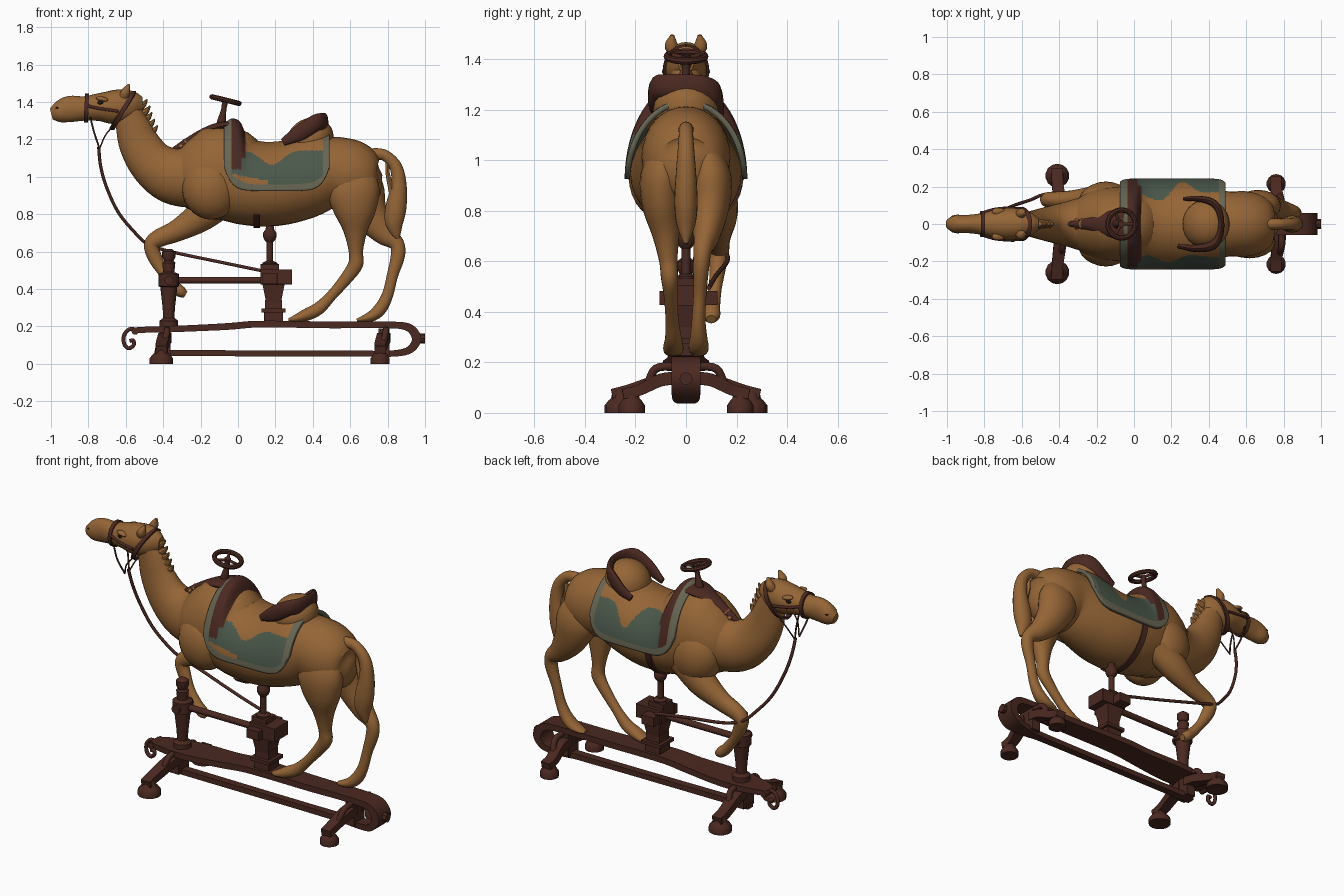
import bpy, bmesh, math
from mathutils import Vector


def material(name, rgb):
    m = bpy.data.materials.new(name)
    m.diffuse_color = (*rgb, 1)
    return m


TAN = material("camel tan", (0.30, 0.13, 0.037))
BROWN = material("dark brown", (0.07, 0.022, 0.015))
GREEN = material("blanket green", (0.07, 0.098, 0.07))
SAGE = material("sage trim", (0.135, 0.13, 0.085))
BLACK = material("eye black", (0.015, 0.008, 0.006))


def finish(name, bm, *mats):
    bmesh.ops.recalc_face_normals(bm, faces=bm.faces)
    me = bpy.data.meshes.new(name)
    bm.to_mesh(me)
    bm.free()
    ob = bpy.data.objects.new(name, me)
    bpy.context.collection.objects.link(ob)
    for m in mats:
        me.materials.append(m)
    return ob


def smooth_path(pts, sub):
    """Hermite interpolation through stations of any dimension."""
    P = [Vector(p) for p in pts]
    s = [0.0]
    for a, b in zip(P, P[1:]):
        s.append(s[-1] + max(1e-4, (Vector(b[:3]) - Vector(a[:3])).length))
    n = len(P)
    D = []
    for i in range(n):
        a, b = max(0, i - 1), min(n - 1, i + 1)
        D.append((P[b] - P[a]) / (s[b] - s[a]))
    out = []
    for i in range(n - 1):
        h = s[i + 1] - s[i]
        for k in range(sub):
            t = k / sub
            out.append(P[i] * (2*t**3 - 3*t*t + 1) + D[i] * (h * (t**3 - 2*t*t + t))
                       + P[i + 1] * (3*t*t - 2*t**3) + D[i + 1] * (h * (t**3 - t*t)))
    return out + [P[-1]]


def loft(name, pts, mat, n=20, sub=4, side=(0, 1, 0), square=False):
    """Stations are x, y, z, half width along side, half width across."""
    st = smooth_path(pts, sub) if sub > 1 else [Vector(p) for p in pts]
    if square:
        shape = [(1, 1), (-1, 1), (-1, -1), (1, -1)]
    else:
        shape = [(math.cos(2*math.pi*k/n), math.sin(2*math.pi*k/n)) for k in range(n)]
    bm, rings = bmesh.new(), []
    for i, p in enumerate(st):
        a, b = st[max(0, i - 1)], st[min(len(st) - 1, i + 1)]
        T = (Vector(b[:3]) - Vector(a[:3])).normalized()
        S = Vector(side)
        S = (S - T * S.dot(T)).normalized()
        N = T.cross(S)
        c = Vector(p[:3])
        u, v = max(p[3], .001), max(p[4], .001)
        rings.append([bm.verts.new(c + S*u*x + N*v*y) for x, y in shape])
    for A, B in zip(rings, rings[1:]):
        for k in range(len(A)):
            j = (k + 1) % len(A)
            bm.faces.new((A[k], A[j], B[j], B[k]))
    bm.faces.new(rings[0])
    bm.faces.new(rings[-1])
    return finish(name, bm, mat)


def rod(name, pts, r, mat=BROWN, sub=4, side=(0, 1, 0), n=10):
    return loft(name, [(*p, r, r) for p in pts], mat, n, sub, side)


def turned(name, x, y, prof, n=16):
    return loft(name, [(x, y, z, r, r) for z, r in prof], BROWN, n, 1)


def strap(name, c, ry, rz, lean, w, th=.006, arc=(0, 32)):
    pts = []
    for k in range(arc[0], arc[1] + 1):
        a = 2 * math.pi * k / 32
        z = rz * math.cos(a)
        pts.append((c[0] + lean * z, c[1] + ry * math.sin(a), c[2] + z, w, th))
    loft(name, pts, BROWN, sub=1, side=(1, 0, 0), square=True)


def ball(name, c, r, mat, tilt=0):
    bpy.ops.mesh.primitive_uv_sphere_add(segments=24, ring_count=14, location=c, rotation=(0, tilt, 0))
    ob = bpy.context.object
    ob.name, ob.scale = name, r
    ob.data.materials.append(mat)


def box(name, c, d):
    bpy.ops.mesh.primitive_cube_add(size=1, location=c)
    ob = bpy.context.object
    ob.name, ob.scale = name, d
    m = ob.modifiers.new("bevel", 'BEVEL')
    m.width = .006
    ob.data.materials.append(BROWN)


# Torso, neck and head
loft("torso", [(-.36, 0, 1.0, .08, .11), (-.28, 0, 1.0, .15, .17), (-.18, 0, 1.01, .19, .232),
               (-.08, 0, 1.02, .2, .255), (.05, 0, .96, .215, .22), (.2, 0, .95, .22, .213),
               (.35, 0, .98, .2, .205), (.5, 0, 1.027, .175, .187), (.62, 0, 1.0, .172, .187),
               (.72, 0, .965, .125, .13), (.768, 0, .96, .04, .05)], TAN, 32)
loft("neck", [(-.1, 0, 1.03, .15, .17), (-.25, 0, 1.0, .15, .165), (-.36, 0, 1.01, .12, .15),
              (-.46, 0, 1.075, .092, .125), (-.53, 0, 1.18, .072, .108), (-.565, 0, 1.28, .064, .09),
              (-.59, 0, 1.36, .06, .07)], TAN, 28)
loft("head", [(-.51, 0, 1.385, .03, .04), (-.55, 0, 1.385, .06, .07), (-.6, 0, 1.38, .08, .088),
              (-.67, 0, 1.372, .086, .09), (-.74, 0, 1.372, .077, .075), (-.82, 0, 1.365, .057, .065),
              (-.9, 0, 1.362, .048, .07), (-.96, 0, 1.345, .048, .056), (-.998, 0, 1.335, .025, .03)], TAN, 28)
for s in (-1, 1):
    loft("ear", [(-.615, s*.05, 1.42, .02, .025), (-.6, s*.058, 1.455, .026, .024),
                 (-.583, s*.054, 1.495, .008, .006)], TAN, 12)
    ball("eye", (-.735, s*.073, 1.397), (.016, .008, .011), BLACK)
    ball("brow", (-.725, s*.067, 1.415), (.035, .02, .013), TAN, .2)
    ball("nostril", (-.965, s*.04, 1.368), (.012, .006, .005), BLACK)
    ball("shoulder", (-.15, s*.105, .935), (.15, .122, .165), TAN, -.25)

# Mane tufts and dark strip on the withers
for i, (x, z) in enumerate([(-.5, 1.38), (-.485, 1.345), (-.475, 1.31), (-.46, 1.275), (-.445, 1.24),
                            (-.34, 1.11), (-.31, 1.135), (-.28, 1.165), (-.25, 1.19)]):
    loft("mane_tuft", [(x - .03, 0, z - .01, .03, .025), (x, 0, z + .012, .018, .014),
                       (x + .015, 0, z + .035, .003, .003)], TAN, 8, 2)
loft("withers_strip", [(-.36, 0, 1.135, .012, .012), (-.28, 0, 1.18, .025, .022), (-.18, 0, 1.24, .05, .022),
                       (-.1, 0, 1.268, .08, .024), (-.03, 0, 1.28, .085, .02)], BROWN, 14)

# Legs and tail
loft("near_hind_leg", [(.6, -.07, 1.08, .05, .09), (.615, -.095, .94, .085, .14), (.625, -.095, .82, .078, .115),
                       (.628, -.08, .71, .055, .065), (.63, -.07, .6, .036, .038), (.63, -.065, .535, .034, .04),
                       (.585, -.06, .465, .028, .034), (.5, -.055, .365, .026, .028), (.43, -.05, .295, .033, .034),
                       (.36, -.05, .26, .04, .032), (.3, -.05, .24, .035, .018), (.27, -.05, .235, .015, .008)], TAN)
loft("far_hind_leg", [(.62, .07, 1.06, .05, .09), (.655, .095, .93, .085, .125), (.7, .095, .81, .075, .1),
                      (.78, .08, .7, .052, .065), (.85, .065, .64, .036, .04), (.855, .06, .58, .032, .038),
                      (.825, .055, .47, .026, .03), (.8, .05, .37, .027, .03), (.765, .05, .3, .034, .034),
                      (.72, .05, .258, .04, .03), (.66, .05, .238, .03, .015), (.635, .05, .234, .015, .008)], TAN)
loft("raised_front_leg", [(-.08, .12, .9, .08, .11), (-.2, .13, .79, .075, .085), (-.33, .13, .71, .05, .058),
                          (-.43, .13, .668, .042, .047), (-.463, .13, .635, .04, .04),
                          (-.445, .125, .57, .032, .038), (-.4, .115, .49, .026, .028),
                          (-.345, .105, .42, .03, .03), (-.305, .1, .385, .035, .03),
                          (-.28, .1, .37, .02, .018)], TAN)
loft("tail", [(.67, 0, 1.1, .03, .04), (.73, 0, 1.12, .03, .033), (.79, 0, 1.112, .028, .03),
              (.845, 0, 1.05, .032, .034), (.86, 0, .95, .04, .042), (.845, 0, .84, .046, .056),
              (.835, 0, .76, .04, .05), (.845, 0, .7, .022, .028), (.855, 0, .67, .008, .01)], TAN)
loft("tail_inner_strand", [(.8, 0, 1.1, .012, .012), (.8, 0, 1.02, .018, .012), (.825, 0, .92, .025, .02)], TAN, 10)

# Saddle: draped shell with trim, front band, blanket and worn seat
tops = smooth_path([(-.075, 0, 1.285), (-.03, 0, 1.312), (.01, 0, 1.295), (.05, 0, 1.22), (.12, 0, 1.19),
                    (.22, 0, 1.19), (.3, 0, 1.21), (.4, 0, 1.24), (.49, 0, 1.24)], 10)
bm, rows, NT = bmesh.new(), [], 100
for p in tops:
    x, zt = p[0], p[2]
    u = (x - .2075) / .2825
    zb = .925 + .13 * abs(u) ** 7
    lim = math.acos((zb - .92) / (zt - .92))
    row = []
    for k in range(NT + 1):
        a = lim * (2 * k / NT - 1)
        row.append(bm.verts.new((x, .243 * math.sin(a), .92 + (zt - .92) * math.cos(a))))
    rows.append(row)
for A, B in zip(rows, rows[1:]):
    for k in range(NT):
        f = bm.faces.new((A[k], A[k + 1], B[k + 1], B[k]))
        x, y, z = f.calc_center_median()
        if y < 0:
            seat = 1.14 - .075 * math.exp(-((x - .18) / .08) ** 2)
        else:
            seat = 1.15 - .12 * math.exp(-((x - .26) / .06) ** 2)
        if x < -.035 or x > .455 or k < 4 or k >= NT - 4:
            f.material_index = 1
        elif x < .04 - .02 * (z < 1.1) and z > (1.04 if y < 0 else .97):
            f.material_index = 2
        elif z > seat or (y < 0 and x < .16 and z < 1.01 - .2 * x):
            f.material_index = 3
saddle = finish("saddle_blanket", bm, GREEN, SAGE, BROWN, TAN)
m = saddle.modifiers.new("thickness", 'SOLIDIFY')
m.thickness, m.offset = .022, -1
ball("seat_hump", (.385, 0, 1.2), (.13, .13, .112), TAN, -.5)
loft("cantle", [(.24, -.12, 1.185, .02, .012), (.33, -.13, 1.235, .042, .02), (.42, -.115, 1.29, .045, .025),
                (.455, -.07, 1.292, .048, .02), (.467, 0, 1.29, .05, .016), (.455, .07, 1.285, .048, .018),
                (.42, .115, 1.265, .045, .02), (.34, .135, 1.205, .035, .016),
                (.27, .135, 1.17, .02, .01)], BROWN, 14, 5, side=(0, 0, 1))
strap("girth_strap", (.1, 0, .955), .224, .224, 0, .018, arc=(6, 20))

# Bridle and reins
strap("nose_band", (-.81, 0, 1.367), .063, .071, .05, .011)
strap("head_band", (-.615, 0, 1.355), .086, .098, .6, .012)
for s in (-1, 1):
    rod("cheek_strap", [(-.81, s*.06, 1.38), (-.74, s*.08, 1.365), (-.64, s*.088, 1.35)], .008)
    rod("chin_strap", [(-.79, s*.055, 1.32), (-.77, s*.05, 1.24), (-.74, s*.02, 1.15)], .005)
    rod("throat_strap", [(-.67, s*.06, 1.27), (-.71, s*.05, 1.22), (-.74, s*.02, 1.15)], .004)
rod("rein", [(-.745, .02, 1.16), (-.735, .045, 1.06), (-.705, .07, .95), (-.64, .1, .81), (-.55, .13, .7),
             (-.49, .155, .645), (-.38, .165, .605), (-.1, .12, .545), (.14, .09, .495)], .009)

# Steering wheel
bpy.ops.mesh.primitive_torus_add(location=(-.067, 0, 1.41), rotation=(0, .24, 0), major_radius=.075,
                                 minor_radius=.014, major_segments=28, minor_segments=8)
bpy.context.object.name = "steering_wheel"
bpy.context.object.data.materials.append(BROWN)
for k in range(3):
    a = 2 * math.pi * k / 3
    x, y = .077 * math.cos(a), .077 * math.sin(a)
    rod("wheel_spoke", [(-.067, 0, 1.405), (-.067 + x, y, 1.41 - .24 * x)], .008, sub=1,
        side=(0, 0, 1))
loft("steering_column", [(-.095, 0, 1.25, .03, .03), (-.085, 0, 1.31, .022, .022),
                         (-.076, 0, 1.36, .014, .014), (-.067, 0, 1.415, .018, .018)], BROWN, 12)

# Central post with gearbox
turned("centre_rod", .17, 0, [(.5, .04), (.54, .04), (.55, .018), (.65, .018), (.66, .028), (.68, .036),
                              (.7, .036), (.72, .022), (.78, .018)])
box("gearbox", (.205, 0, .465), (.17, .13, .08))
box("gearbox_cross", (.17, .01, .455), (.08, .23, .055))
box("gearbox_cap", (.17, 0, .515), (.1, .09, .035))
for z, r, h in ((.285, .065, .02), (.245, .05, .06), (.315, .045, .05)):
    box("centre_base", (.19, 0, z), (2*r, 2*r, h))
loft("centre_column", [(.19, 0, .33, .045, .04), (.19, 0, .43, .06, .06)], BROWN, sub=1, square=True)

# Front post and link bar
turned("front_post", -.37, 0, [(.19, .03), (.2, .05), (.23, .05), (.245, .03), (.3, .033), (.38, .042), (.41, .045),
                               (.415, .055), (.48, .055), (.49, .03), (.54, .035), (.55, .025), (.57, .035),
                               (.6, .035), (.615, .015)])
rod("link_bar", [(-.37, 0, .447), (.14, 0, .447)], .019, sub=1)
rod("post_cross_pin", [(-.37, -.07, .447), (-.37, .07, .447)], .025, sub=1, side=(1, 0, 0))

# Base: one rail that curls round at the back and returns below
loft("base_rail", [(-.56, 0, .18, .035, .014), (-.5, 0, .182, .06, .016), (-.38, 0, .185, .085, .017),
                   (-.25, 0, .19, .09, .017), (-.05, 0, .2, .075, .018), (.1, 0, .212, .07, .018),
                   (.5, 0, .208, .062, .018), (.84, 0, .207, .058, .018), (.92, 0, .19, .058, .022),
                   (.955, 0, .133, .058, .025), (.92, 0, .076, .055, .02), (.84, 0, .056, .04, .017),
                   (.7, 0, .054, .024, .016), (-.43, 0, .058, .024, .016)], BROWN, sub=5, square=True)
rod("rail_hub", [(.93, 0, .135), (1.0, 0, .135)], .026, sub=1, n=8)
rod("front_scroll", [(-.52, 0, .178), (-.58, 0, .185), (-.61, 0, .15), (-.608, 0, .105), (-.585, 0, .083),
                     (-.558, 0, .1), (-.56, 0, .125), (-.58, 0, .122)], .011)
rod("scroll_bolt", [(-.55, -.05, .175), (-.55, .05, .175)], .02, sub=1, side=(1, 0, 0))

# Splayed arms and feet
for part, x, y, r in (("front", -.41, .258, .064), ("rear", .76, .215, .052)):
    box(part + "_cross_block", (x + .02, 0, .12), (.06, .1, .14))
    for s in (-1, 1):
        loft(part + "_arm", [(x + .02, s*.02, .14, .035, .025), (x + .015, s*.1, .13, .034, .025),
                             (x, s*(y - .03), .09, .03, .022), (x, s*(y + .035), .075, .03, .02)],
             BROWN, side=(1, 0, 0), square=True)
        rod(part + "_brace", [(x + .03, s*.05, .185), (x + .03, s*.12, .175), (x + .02, s*.15, .12)], .017,
            side=(1, 0, 0))
        turned(part + "_foot", x, s*y, [(0, r), (.03, r), (.05, r * .75), (.058, r * .6), (.09, r * .5)], 14)

# Shading
bpy.ops.object.select_all(action='DESELECT')
for ob in bpy.data.objects:
    if ob.type == 'MESH':
        ob.select_set(True)
        bpy.context.view_layer.objects.active = ob
bpy.ops.object.shade_smooth_by_angle(angle=math.radians(40))
